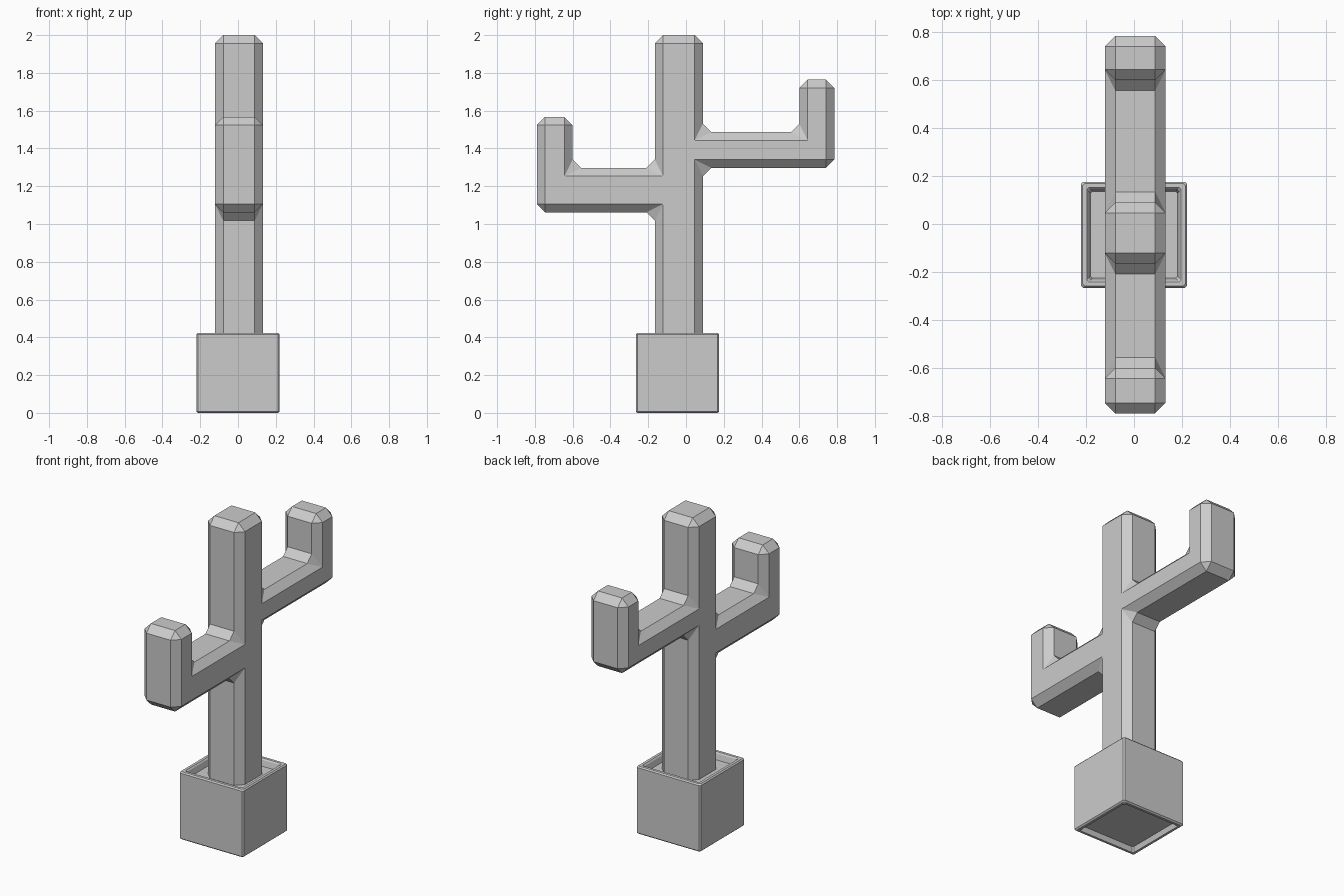
import bpy, bmesh

if "Cube" in bpy.data.objects:
    bpy.data.objects.remove(bpy.data.objects["Cube"])


def finish(bm, name):
    bmesh.ops.recalc_face_normals(bm, faces=bm.faces)
    mesh = bpy.data.meshes.new(name)
    bm.to_mesh(mesh)
    bm.free()
    obj = bpy.data.objects.new(name, mesh)
    bpy.context.collection.objects.link(obj)
    return obj


# Cactus: side outline (y, z) extruded across x, then chamfered on every edge
outline = [
    (-0.165, 0.33), (0.09, 0.33),
    (0.09, 1.297), (0.785, 1.297), (0.785, 1.765), (0.60, 1.765),
    (0.60, 1.487), (0.09, 1.487), (0.09, 2.0), (-0.165, 2.0),
    (-0.165, 1.297), (-0.60, 1.297), (-0.60, 1.567), (-0.79, 1.567),
    (-0.79, 1.062), (-0.165, 1.062),
]
bm = bmesh.new()
side = bm.faces.new([bm.verts.new((-0.122, y, z)) for y, z in outline])
ext = bmesh.ops.extrude_face_region(bm, geom=[side])
moved = [g for g in ext["geom"] if isinstance(g, bmesh.types.BMVert)]
bmesh.ops.translate(bm, verts=moved, vec=(0.254, 0, 0))
cactus = finish(bm, "cactus")
bevel = cactus.modifiers.new("chamfer", "BEVEL")
bevel.width = 0.044
bevel.segments = 1
bevel.limit_method = "ANGLE"


# Pot: stacked square rings, from recessed underside over the rim to the soil
def square_ring(bm, half, z, cut=0.008):
    a, b = half, half - cut
    pts = [(a, -b), (a, b), (b, a), (-b, a), (-a, b), (-a, -b), (-b, -a), (b, -a)]
    return [bm.verts.new((x, y - 0.045, z)) for x, y in pts]


profile = [
    (0.187, 0.03), (0.197, 0.0), (0.212, 0.0), (0.221, 0.008),
    (0.221, 0.415), (0.214, 0.423), (0.197, 0.423), (0.190, 0.415), (0.181, 0.38),
]
bm = bmesh.new()
rings = [square_ring(bm, h, z) for h, z in profile]
for lo, hi in zip(rings, rings[1:]):
    for i in range(8):
        j = (i + 1) % 8
        bm.faces.new((lo[i], lo[j], hi[j], hi[i]))
bm.faces.new(rings[0])
bm.faces.new(rings[-1])
finish(bm, "pot")
